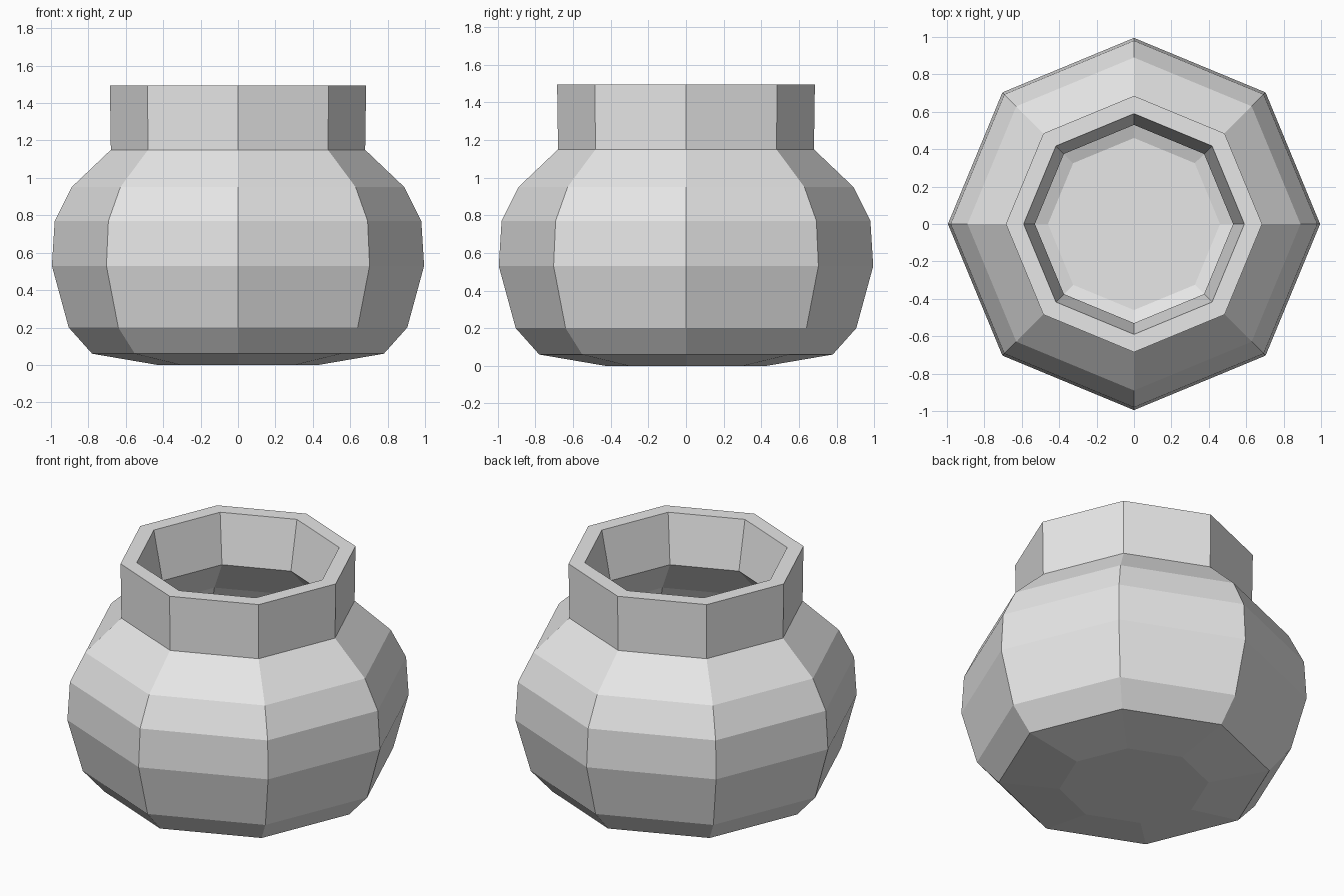
import bpy
import bmesh
from math import cos, sin, pi

SIDES = 8

# Remove the default cube
cube = bpy.data.objects.get("Cube")
if cube:
    bpy.data.objects.remove(cube, do_unlink=True)

# Single clay colour
clay = bpy.data.materials.new("light_grey_clay")
clay.use_nodes = True
colour = (0.8, 0.8, 0.8, 1.0)
clay.diffuse_color = colour
clay.node_tree.nodes["Principled BSDF"].inputs["Base Color"].default_value = colour

# (radius, height) from the base up the outside, over the rim, down the inside
outside = [(0.43, 0.0), (0.78, 0.06), (0.905, 0.2), (0.995, 0.53), (0.98, 0.77),
           (0.89, 0.95), (0.68, 1.15), (0.685, 1.495)]
inside = [(0.59, 1.495), (0.53, 1.19), (0.78, 0.93), (0.88, 0.75), (0.9, 0.53),
          (0.81, 0.25), (0.46, 0.12)]


def ring(bm, radius, height):
    """One octagonal loop with corners on the x and y axes."""
    return [bm.verts.new((radius * cos(2 * pi * i / SIDES),
                          radius * sin(2 * pi * i / SIDES), height))
            for i in range(SIDES)]


def lathe(name, profile):
    """Sweep a profile around z and close both ends with flat caps."""
    bm = bmesh.new()
    rings = [ring(bm, r, z) for r, z in profile]
    for low, high in zip(rings, rings[1:]):
        for i in range(SIDES):
            j = (i + 1) % SIDES
            bm.faces.new((low[i], low[j], high[j], high[i]))
    bm.faces.new(rings[0][::-1])
    bm.faces.new(rings[-1])
    bmesh.ops.recalc_face_normals(bm, faces=bm.faces)
    mesh = bpy.data.meshes.new(name)
    bm.to_mesh(mesh)
    bm.free()
    mesh.materials.append(clay)
    obj = bpy.data.objects.new(name, mesh)
    bpy.context.collection.objects.link(obj)
    return obj


# Hollow pot with a straight collar
lathe("pot", outside + inside)
